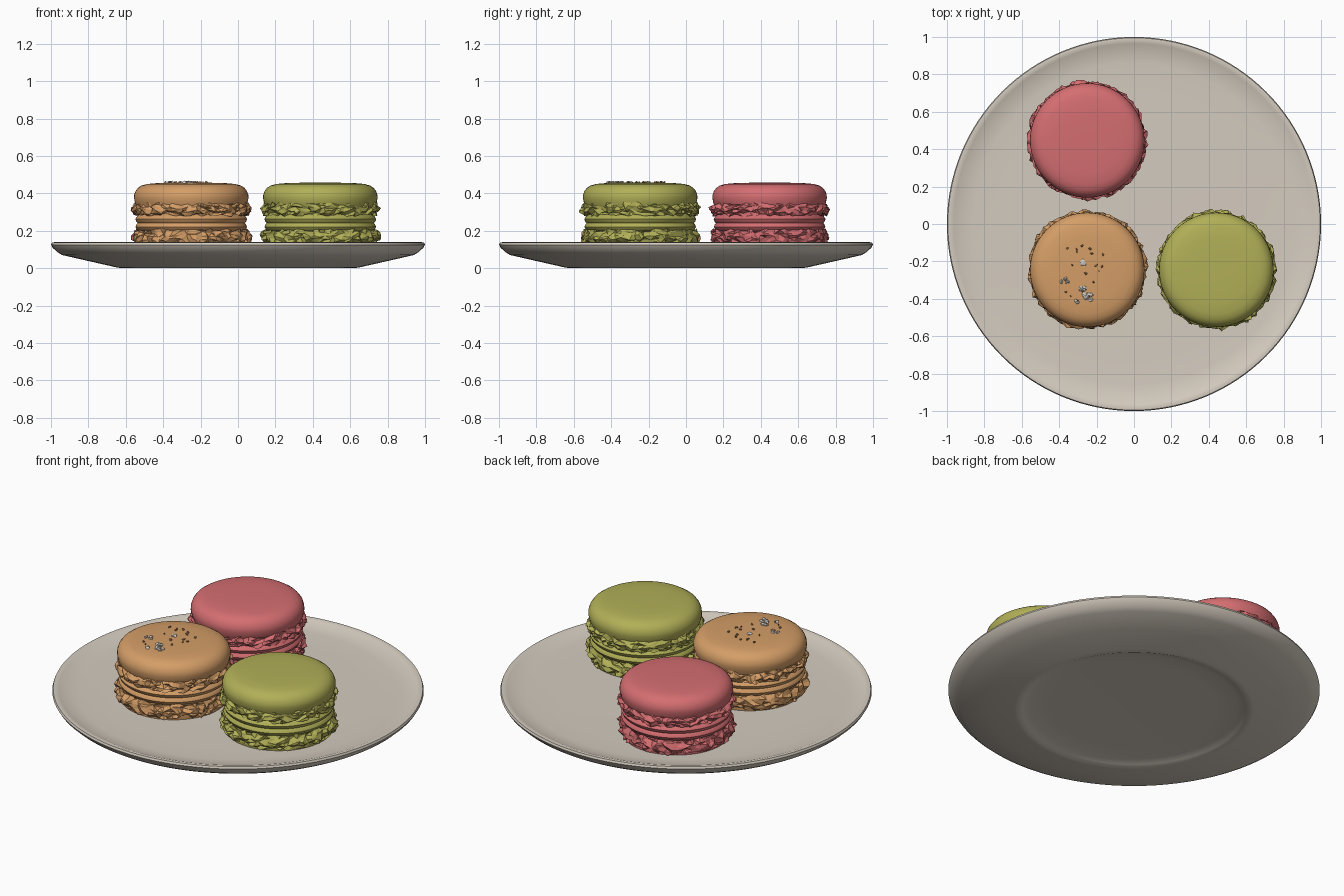
import bpy, bmesh, math, random
from mathutils import Vector, Matrix

random.seed(7)
cube = bpy.data.objects.get("Cube")
if cube:
    bpy.data.objects.remove(cube, do_unlink=True)


def material(name, rgb):
    m = bpy.data.materials.new(name)
    m.use_nodes = True
    m.diffuse_color = (*rgb, 1)
    bsdf = m.node_tree.nodes["Principled BSDF"]
    bsdf.inputs["Base Color"].default_value = (*rgb, 1)
    bsdf.inputs["Roughness"].default_value = 0.6
    return m


def finish(bm, name, mat, loc=(0, 0, 0), smooth=True):
    bmesh.ops.recalc_face_normals(bm, faces=bm.faces)
    mesh = bpy.data.meshes.new(name)
    bm.to_mesh(mesh)
    bm.free()
    ob = bpy.data.objects.new(name, mesh)
    bpy.context.collection.objects.link(ob)
    ob.location = loc
    mesh.materials.append(mat)
    if smooth:
        bpy.ops.object.select_all(action='DESELECT')
        ob.select_set(True)
        bpy.context.view_layer.objects.active = ob
        bpy.ops.object.shade_smooth_by_angle(angle=math.radians(40))
    return ob


def lathe(name, profile, mat, loc=(0, 0, 0), steps=64):
    bm = bmesh.new()
    vs = [bm.verts.new((r, 0, z)) for r, z in profile]
    es = [bm.edges.new(pair) for pair in zip(vs, vs[1:])]
    bmesh.ops.spin(bm, geom=vs + es, cent=(0, 0, 0), axis=(0, 0, 1),
                   angle=math.tau, steps=steps, use_duplicate=False)
    bmesh.ops.remove_doubles(bm, verts=bm.verts, dist=0.0005)
    return finish(bm, name, mat, loc)


def ruffle(name, z0, z1, mat, loc, steps=72, rows=6):
    """Crumbly ring: a half-round band with every point shaken."""
    bm = bmesh.new()
    rings = []
    for i in range(steps):
        wave = random.uniform(-0.008, 0.008)
        ring = []
        for j in range(rows):
            t = j / (rows - 1)
            edge = j in (0, rows - 1)
            r = 0.27 + 0.04 * math.sin(math.pi * t) ** 0.4
            r += wave + random.uniform(-0.013, 0.014)
            z = z0 + (z1 - z0) * t + random.uniform(-0.008, 0.008)
            a = math.tau * (i + random.uniform(-0.4, 0.4)) / steps
            if edge:
                r = 0.285 + random.uniform(0, 0.025)
            ring.append(bm.verts.new((r * math.cos(a), r * math.sin(a), z)))
        # close the band inside the biscuit
        a = math.tau * i / steps
        ring.append(bm.verts.new((0.25 * math.cos(a), 0.25 * math.sin(a), (z0 + z1) / 2)))
        rings.append(ring)
    n = rows + 1
    for i in range(steps):
        a, b = rings[i], rings[(i + 1) % steps]
        for j in range(n):
            k = (j + 1) % n
            bm.faces.new((a[j], b[j], b[k], a[k]))
    bmesh.ops.triangulate(bm, faces=bm.faces)
    finish(bm, name, mat, loc, smooth=False)


def flakes(name, mat, loc, spots):
    """Thin irregular crystals; each spot is x, y, size."""
    bm = bmesh.new()
    for x, y, s in spots:
        turn = Matrix.Rotation(random.uniform(0, math.tau), 4, 'Z')
        tilt = Matrix.Rotation(random.uniform(-0.25, 0.25), 4, 'X')
        made = bmesh.ops.create_icosphere(bm, subdivisions=1, radius=1)["verts"]
        for v in made:
            p = v.co * random.uniform(0.65, 1.25)
            p = turn @ tilt @ Vector((p.x * s, p.y * s * 0.7, p.z * 0.007))
            v.co = p + Vector((x, y, 0.459))
    finish(bm, name, mat, loc, smooth=False)


cream = material("cream ceramic", (0.66, 0.60, 0.52))
caramel = material("caramel", (0.66, 0.34, 0.135))
rose = material("rose", (0.66, 0.155, 0.165))
pistachio = material("pistachio", (0.44, 0.43, 0.095))
salt = material("salt white", (0.66, 0.64, 0.60))
toasted = material("toasted brown", (0.36, 0.18, 0.07))

# Plate with a recessed base and a gently raised rim
lathe("plate", [(0, 0.022), (0.45, 0.022), (0.56, 0.018), (0.6, 0.008), (0.62, 0),
                (0.645, 0.003), (0.8, 0.038), (0.94, 0.07), (0.965, 0.085),
                (0.99, 0.108), (1.0, 0.125), (0.995, 0.137), (0.98, 0.139),
                (0.965, 0.134), (0.92, 0.119), (0.86, 0.114), (0.7, 0.112), (0, 0.112)],
      cream, steps=128)

# Domed shell, soft filling and lower shell of one biscuit
dome = [(0, 0.3), (0.28, 0.3), (0.292, 0.325), (0.301, 0.35), (0.306, 0.375),
        (0.305, 0.392), (0.298, 0.412), (0.285, 0.429), (0.265, 0.442),
        (0.235, 0.45), (0.18, 0.455), (0.09, 0.457), (0, 0.457)]
filling = [(0, 0.19), (0.26, 0.19), (0.288, 0.202), (0.298, 0.22), (0.292, 0.236),
           (0.286, 0.241), (0.293, 0.247), (0.299, 0.262), (0.288, 0.28),
           (0.26, 0.292), (0, 0.292)]
base = [(0, 0.1), (0.285, 0.1), (0.292, 0.14), (0.28, 0.198), (0, 0.2)]

for label, mat, x, y in (("caramel", caramel, -0.25, -0.245),
                         ("pistachio", pistachio, 0.44, -0.245),
                         ("rose", rose, -0.25, 0.447)):
    loc = (x, y, 0)
    lathe(label + "_top_shell", dome, mat, loc)
    lathe(label + "_filling", filling, mat, loc)
    lathe(label + "_bottom_shell", base, mat, loc)
    ruffle(label + "_top_ruffle", 0.283, 0.347, mat, loc)
    ruffle(label + "_bottom_ruffle", 0.125, 0.205, mat, loc)

# Salt and toasted flakes sprinkled on the caramel biscuit
top = (-0.25, -0.245, 0)
clusters = ((-0.02, 0.04, 0.03, 2, 0.02), (-0.03, -0.135, 0.06, 11, 0.017),
            (-0.13, -0.06, 0.03, 5, 0.012))
flakes("salt_flakes", salt, top,
       [(cx + random.uniform(-w, w), cy + random.uniform(-w, w) * 0.6, s)
        for cx, cy, w, count, s in clusters for _ in range(count)])
flakes("toasted_flakes", toasted, top,
       [(random.uniform(-0.14, 0.13), random.uniform(-0.17, 0.13),
         random.uniform(0.005, 0.011)) for _ in range(18)])
